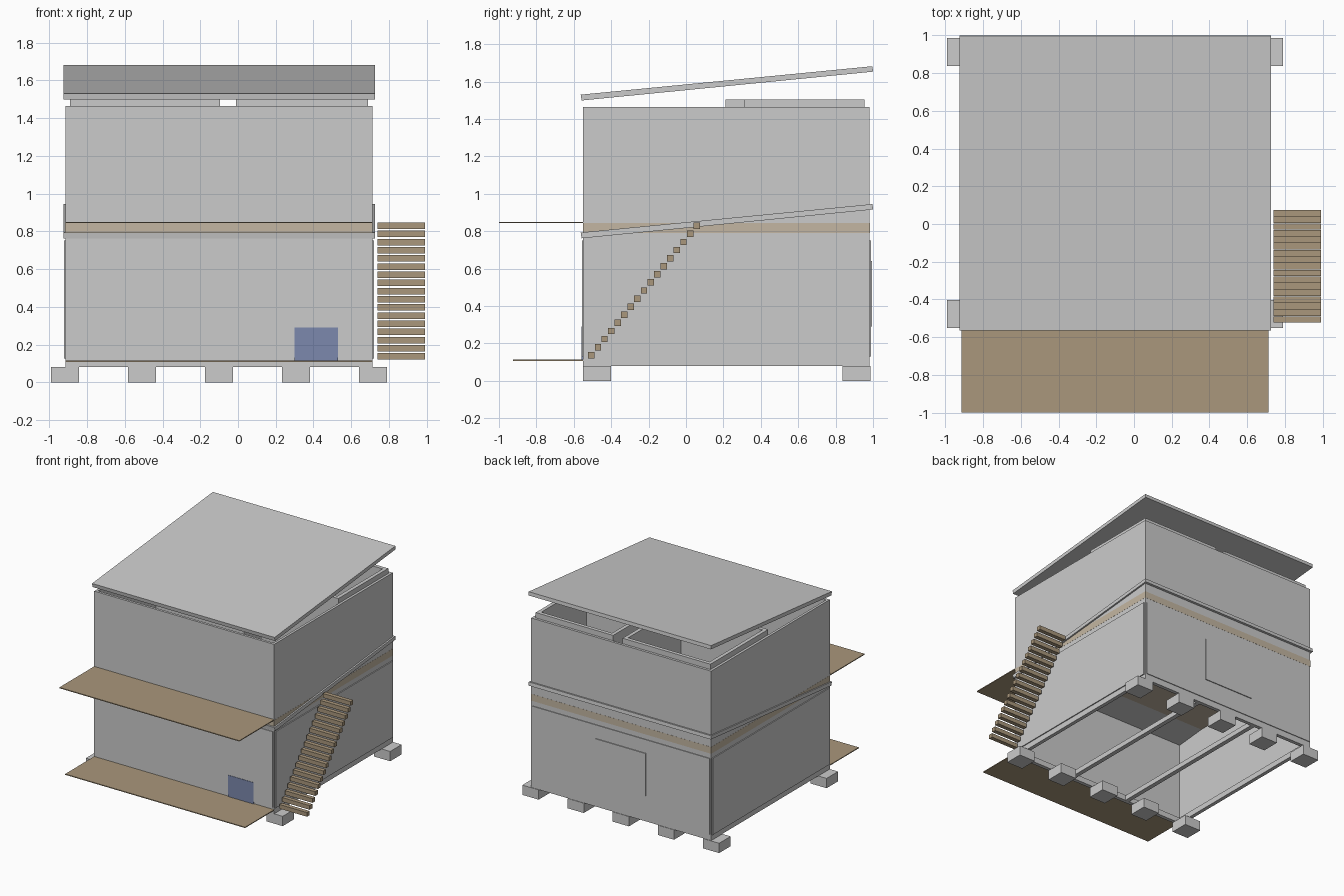
import bpy, bmesh
from mathutils import Vector, Matrix

if "Cube" in bpy.data.objects:
    bpy.data.objects.remove(bpy.data.objects["Cube"])


def material(name, rgb):
    m = bpy.data.materials.new(name)
    m.diffuse_color = (*rgb, 1)
    m.use_nodes = True
    m.node_tree.nodes["Principled BSDF"].inputs["Base Color"].default_value = m.diffuse_color
    return m


WOOD = material("wood", (0.40, 0.31, 0.20))
PALE = material("pale_wood", (0.55, 0.47, 0.36))
BLUE = material("blue_paint", (0.20, 0.25, 0.42))


def boxes(name, specs, mat=None):
    """One object from several boxes given as (x0, x1, y0, y1, z0, z1)."""
    bm = bmesh.new()
    for x0, x1, y0, y1, z0, z1 in specs:
        centre = Vector(((x0 + x1) / 2, (y0 + y1) / 2, (z0 + z1) / 2))
        size = Matrix.Diagonal((x1 - x0, y1 - y0, z1 - z0, 1))
        bmesh.ops.create_cube(bm, size=1, matrix=Matrix.Translation(centre) @ size)
    return finish(name, bm, mat)


def finish(name, bm, mat=None):
    me = bpy.data.meshes.new(name)
    bm.to_mesh(me)
    bm.free()
    ob = bpy.data.objects.new(name, me)
    bpy.context.collection.objects.link(ob)
    if mat:
        me.materials.append(mat)
    return ob


def ring(x0, x1, y0, y1, z0, z1, t):
    """Four wall boxes around a rectangle."""
    return [(x0, x1, y0, y0 + t, z0, z1), (x0, x1, y1 - t, y1, z0, z1),
            (x0, x0 + t, y0 + t, y1 - t, z0, z1), (x1 - t, x1, y0 + t, y1 - t, z0, z1)]


def sloped_roof(name, dz):
    """Tilted slab: side profile extruded across the house."""
    profile = [(-0.558, 1.499), (1.0, 1.653), (0.997, 1.682), (-0.563, 1.53)]
    bm = bmesh.new()
    face = bm.faces.new([bm.verts.new((-0.925, y, z + dz)) for y, z in profile])
    ext = bmesh.ops.extrude_face_region(bm, geom=[face])
    verts = [v for v in ext["geom"] if isinstance(v, bmesh.types.BMVert)]
    bmesh.ops.translate(bm, verts=verts, vec=(1.65, 0, 0))
    bmesh.ops.recalc_face_normals(bm, faces=bm.faces)
    return finish(name, bm)


X0, X1, Y0, Y1 = -0.915, 0.712, -0.55, 0.982

# footings: two rows of five
boxes("footings", [(-0.99 + i * 0.408, -0.843 + i * 0.408, y, y + 0.148, 0, 0.08)
                   for i in range(5) for y in (-0.55, 0.838)])

# base frame and joists
boxes("base_frame", ring(X0, X1, Y0, Y1, 0.08, 0.125, 0.03))
boxes("joists", [(x - 0.018, x + 0.018, Y0 + 0.03, Y1 - 0.03, 0.08, 0.12)
                 for x in (-0.37, 0.17)])

# storey walls, open at the top and bottom
boxes("lower_walls", ring(X0, X1, Y0, Y1, 0.125, 0.79, 0.02))
boxes("upper_walls", ring(X0, X1, Y0, Y1, 0.845, 1.465, 0.02))

# thin cladding and back window panel on the lower storey
boxes("side_cladding", [(-0.923, X0, Y0 + 0.01, Y1 - 0.01, 0.125, 0.75),
                        (X1, 0.72, Y0 + 0.01, Y1 - 0.01, 0.125, 0.75)])
boxes("back_cladding", [(X0 + 0.01, X1 - 0.01, Y1, 0.988, 0.13, 0.75)])
boxes("front_cladding", [(X0 + 0.01, X1 - 0.01, -0.556, Y0, 0.13, 0.75)])
boxes("back_window", [(-0.33, 0.125, 0.985, 0.995, 0.29, 0.64)])
boxes("front_door", [(0.30, 0.53, -0.559, -0.55, 0.115, 0.29)], BLUE)

# upper floor slab, with its edge showing between storeys
boxes("upper_floor", [(X0 - 0.001, X1 + 0.001, Y0 - 0.001, Y1 + 0.001, 0.79, 0.845)], PALE)

# front decks
boxes("lower_deck", [(X0, X1, -0.925, Y0, 0.107, 0.114)], WOOD)
boxes("upper_deck", [(X0, X1, -1.0, Y0, 0.843, 0.850)], WOOD)

# inner rooms, rising just above the outer walls
boxes("right_room_walls", ring(-0.01, 0.69, 0.31, 0.955, 0.845, 1.505, 0.03))
boxes("left_room_walls", ring(-0.89, -0.095, 0.21, 0.955, 0.845, 1.505, 0.03))

# roofs
sloped_roof("upper_roof", 0)
sloped_roof("lower_roof", -0.737)

# outside stair treads
N = 17
boxes("stair_treads", [(0.74, 0.99, y, y + 0.034, z, z + 0.034)
                       for y, z in ((-0.523 + 0.563 * i / (N - 1), 0.12 + 0.692 * i / (N - 1))
                                    for i in range(N))], WOOD)
